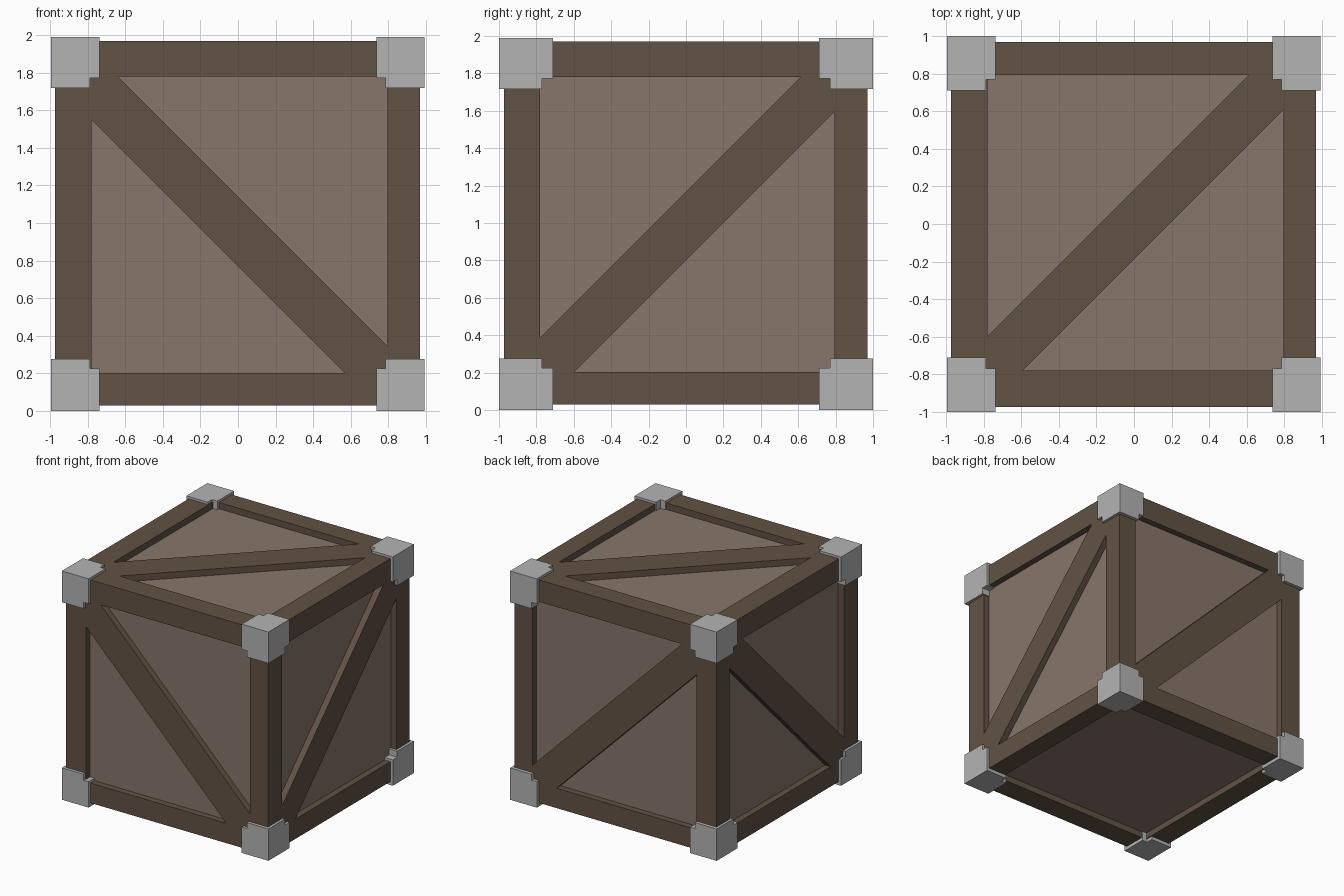
import bpy, bmesh
from mathutils import Vector

if "Cube" in bpy.data.objects:
    bpy.data.objects.remove(bpy.data.objects["Cube"], do_unlink=True)


def material(name, rgb):
    m = bpy.data.materials.new(name)
    m.use_nodes = True
    m.diffuse_color = (*rgb, 1)
    m.node_tree.nodes["Principled BSDF"].inputs["Base Color"].default_value = (*rgb, 1)
    return m


FRAME = material("dark brown wood", (0.122, 0.084, 0.058))
PANEL = material("light brown wood", (0.242, 0.181, 0.147))
METAL = material("grey metal", (0.456, 0.456, 0.456))

# Frame limits per axis: outside, opening and cap sizes
OUT_LO, OUT_HI = Vector((-0.973, -0.973, 0.03)), Vector((0.97, 0.97, 1.97))
IN_LO, IN_HI = Vector((-0.78, -0.78, 0.203)), Vector((0.797, 0.793, 1.78))
CAP_LO, CAP_HI = Vector((-0.995, -1, 0)), Vector((0.993, 1, 1.99))
HUB_LO, HUB_HI = Vector((-0.788, -0.77, 0.225)), Vector((0.786, 0.77, 1.772))
END_LO, END_HI = Vector((-0.738, -0.71, 0.277)), Vector((0.736, 0.71, 1.718))
RECESS = 0.055


def finish(bm, name, mat):
    bmesh.ops.recalc_face_normals(bm, faces=bm.faces)
    mesh = bpy.data.meshes.new(name)
    bm.to_mesh(mesh)
    bm.free()
    mesh.materials.append(mat)
    ob = bpy.data.objects.new(name, mesh)
    bpy.context.collection.objects.link(ob)
    return ob


def add_box(bm, lo, hi):
    verts = bmesh.ops.create_cube(bm, size=1)["verts"]
    for v in verts:
        v.co = Vector([lo[i] if v.co[i] < 0 else hi[i] for i in range(3)])


def box(name, lo, hi, mat):
    bm = bmesh.new()
    add_box(bm, lo, hi)
    return finish(bm, name, mat)


# Inner box showing as recessed panels on all six sides
inset = Vector((RECESS,) * 3)
box("panel_box", OUT_LO + inset, OUT_HI - inset, PANEL)

# Twelve beams: full-height posts, with rails butting between them
AXES = ("side_rail", "depth_rail", "post")
for axis in range(3):
    others = [i for i in range(3) if i != axis]
    for s in (0, 1):
        for t in (0, 1):
            lo, hi = OUT_LO.copy(), OUT_HI.copy()
            for i, high in zip(others, (s, t)):
                if high:
                    lo[i] = IN_HI[i]
                else:
                    hi[i] = IN_LO[i]
            if axis < 2:
                lo[axis], hi[axis] = IN_LO[axis], IN_HI[axis]
            if axis == 1:
                lo[1], hi[1] = IN_LO[1], IN_HI[1]
            box(f"{AXES[axis]}_{s}{t}", lo, hi, FRAME)


def brace(name, normal, high, u, v, slope, low_c, high_c):
    """Diagonal board v = slope*u + c, mitred into the frame opening."""
    u0, u1, v0, v1 = IN_LO[u], IN_HI[u], IN_LO[v], IN_HI[v]
    if slope > 0:
        pts = [(u0, v0), (v0 - low_c, v0), (u1, u1 + low_c),
               (u1, v1), (v1 - high_c, v1), (u0, u0 + high_c)]
    else:
        pts = [(u0, v1), (u0, low_c - u0), (low_c - v0, v0),
               (u1, v0), (u1, high_c - u1), (high_c - v1, v1)]
    outer = OUT_HI[normal] if high else OUT_LO[normal]
    inner = outer + (-RECESS if high else RECESS)
    bm = bmesh.new()
    verts = []
    for a, b in pts:
        co = Vector()
        co[u], co[v], co[normal] = a, b, inner
        verts.append(bm.verts.new(co))
    face = bm.faces.new(verts)
    new = bmesh.ops.extrude_face_region(bm, geom=[face])["geom"]
    for g in new:
        if isinstance(g, bmesh.types.BMVert):
            g.co[normal] = outer
    finish(bm, name, FRAME)


# Diagonal braces on the four sides and the lid
brace("front_brace", 1, False, 0, 2, -1, 0.77, 1.14)
brace("back_brace", 1, True, 0, 2, -1, 0.77, 1.14)
brace("left_brace", 0, True, 1, 2, 1, 0.80, 1.167)
brace("right_brace", 0, False, 1, 2, 1, 0.80, 1.167)
brace("top_brace", 2, True, 0, 1, 1, -0.187, 0.182)

# Metal corner caps: a hub with a short arm drawn out along each beam
for n in range(8):
    high = [(n >> i) & 1 for i in range(3)]
    lo = Vector([HUB_HI[i] if high[i] else CAP_LO[i] for i in range(3)])
    hi = Vector([CAP_HI[i] if high[i] else HUB_LO[i] for i in range(3)])
    bm = bmesh.new()
    add_box(bm, lo, hi)
    bm.normal_update()
    arms = []
    for i in range(3):
        sign = -1 if high[i] else 1
        arms.append(next(f for f in bm.faces if f.normal[i] * sign > 0.9))
    for i, f in enumerate(arms):
        tip = bmesh.ops.extrude_discrete_faces(bm, faces=[f])["faces"][0]
        for v in tip.verts:
            v.co[i] = END_HI[i] if high[i] else END_LO[i]
    finish(bm, f"corner_cap_{n + 1}", METAL)
